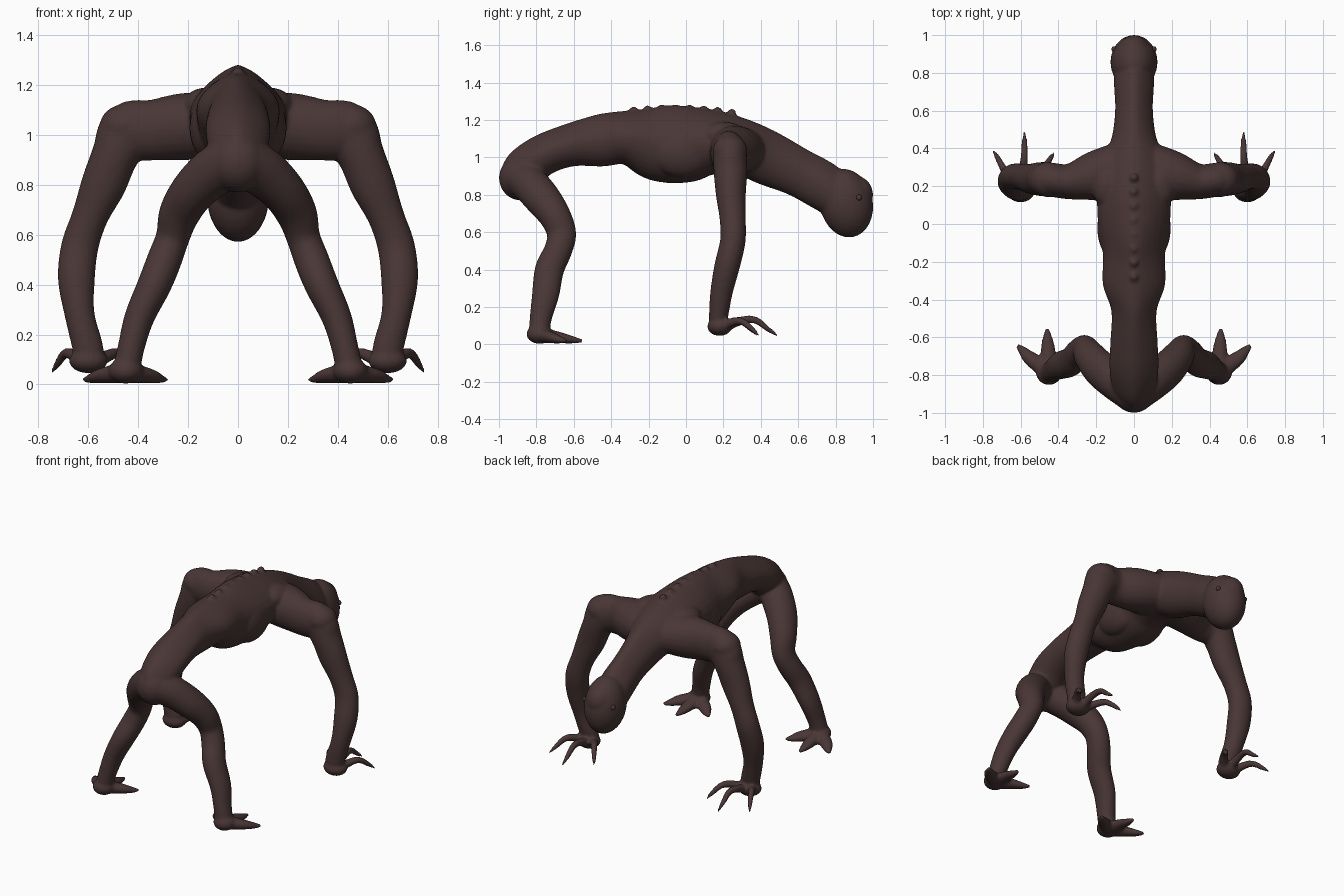
import bpy, bmesh, math
from mathutils import Vector, Matrix

skin = bpy.data.materials.new("dark brown skin")
skin.diffuse_color = (0.066, 0.037, 0.036, 1)
bm = bmesh.new()


def spline(pts, steps):
    """Catmull-Rom through rows of numbers."""
    rows = [Vector(p) for p in pts]
    rows = [2 * rows[0] - rows[1]] + rows + [2 * rows[-1] - rows[-2]]
    out = []
    for i in range(1, len(rows) - 2):
        a, b, c, d = rows[i - 1:i + 3]
        for k in range(steps):
            t = k / steps
            out.append(0.5 * (2 * b + (c - a) * t + (2 * a - 5 * b + 4 * c - d) * t * t
                              + (3 * b - a - 3 * c + d) * t ** 3))
    return out + [rows[-2]]


def tube(pts, ref, steps=5, n=24, peak=0.0, mirror=1):
    """Loft: rows of x, y, z, radius along ref, other radius. Peak narrows the upper side."""
    rows = spline([p if len(p) == 5 else (*p, p[3]) for p in pts], steps)
    pos = [Vector(r[:3]) for r in rows]
    rings = []
    for i, r in enumerate(rows):
        t = (pos[min(i + 1, len(pos) - 1)] - pos[max(i - 1, 0)]).normalized()
        side = Vector(ref) - t * t.dot(Vector(ref))
        side.normalize()
        up = side.cross(t)
        ring = []
        for k in range(n):
            a = 2 * math.pi * k / n
            w = 1 - peak * max(math.sin(a), 0) ** 2
            p = pos[i] + side * (math.cos(a) * r[3] * w) + up * (math.sin(a) * r[4])
            ring.append(bm.verts.new((p.x * mirror, p.y, p.z)))
        rings.append(ring)
    for a, b in zip(rings, rings[1:]):
        for k in range(n):
            bm.faces.new((a[k], a[(k + 1) % n], b[(k + 1) % n], b[k]))
    bm.faces.new(rings[0])
    bm.faces.new(rings[-1])


def ball(target, c, size, tilt=0):
    m = Matrix.Translation(c) @ Matrix.Rotation(tilt, 4, 'X') @ Matrix.Diagonal((*size, 1))
    bmesh.ops.create_uvsphere(target, u_segments=24, v_segments=16, radius=1, matrix=m)


# torso and neck, from hips to head
tube([(0, -.90, .88, .09, .10), (0, -.86, .94, .115, .115), (0, -.76, 1.015, .13, .11),
      (0, -.62, 1.065, .125, .115), (0, -.46, 1.09, .12, .14), (0, -.32, 1.105, .165, .145),
      (0, -.16, 1.075, .165, .20), (0, 0, 1.07, .19, .205), (0, .14, 1.08, .195, .175),
      (0, .30, 1.055, .18, .15), (0, .45, .99, .12, .145), (0, .60, .92, .10, .13),
      (0, .72, .855, .105, .13), (0, .83, .78, .11, .12)], (1, 0, 0), n=32, peak=.35)
ball(bm, (0, -.885, .89), (.115, .115, .12))             # rump
ball(bm, (0, .857, .755), (.125, .142, .185), .2)       # head
ball(bm, (0, .91, .80), (.085, .09, .10))               # brow
for i in range(8):                                      # spine knuckles
    y = -.28 + i * .075
    ball(bm, (0, y, 1.262 - .25 * (y + .06) ** 2), (.022, .024, .022))

for s in (1, -1):
    # rib swell and shoulder blade
    ball(bm, (s * .10, -.02, 1.03), (.095, .17, .14))
    ball(bm, (s * .13, .20, 1.12), (.09, .12, .07))
    # arm
    tube([(.03, .28, 1.04, .17, .12), (.20, .255, 1.035, .135, .135), (.34, .225, 1.02, .095, .122),
          (.44, .235, 1.01, .09, .12), (.492, .238, .92, .09, .095), (.54, .24, .80, .08, .09),
          (.595, .25, .67, .07, .073), (.635, .25, .55, .068, .075), (.648, .22, .42, .068, .074),
          (.635, .19, .28, .06, .06), (.605, .175, .16, .052, .062),
          (.595, .17, .10, .045, .06)], (0, 1, 0), mirror=s)
    ball(bm, (s * .455, .235, 1.035), (.10, .093, .088))   # shoulder cap
    ball(bm, (s * .60, .18, .095), (.078, .066, .05))    # palm
    # fingers, arched and tapering
    tube([(.59, .20, .09, .03), (.585, .29, .125, .024), (.58, .37, .13, .02),
          (.58, .44, .08, .015), (.58, .49, .045, .006)], (1, 0, 0), n=12, mirror=s)
    tube([(.62, .18, .09, .03), (.665, .25, .12, .024), (.695, .30, .122, .02),
          (.725, .355, .08, .015), (.747, .39, .047, .006)], (1, 0, 0), n=12, mirror=s)
    tube([(.57, .18, .09, .03), (.51, .25, .12, .024), (.475, .30, .122, .02),
          (.44, .35, .08, .015), (.42, .38, .047, .006)], (1, 0, 0), n=12, mirror=s)
    # leg
    tube([(.03, -.88, .89, .10, .10), (.10, -.83, .85, .10, .10), (.18, -.765, .775, .098, .09),
          (.235, -.70, .685, .085, .082), (.262, -.665, .59, .078, .068), (.295, -.685, .50, .075, .07),
          (.335, -.73, .40, .078, .068), (.395, -.75, .27, .073, .06), (.428, -.775, .15, .06, .054),
          (.445, -.785, .07, .055, .055)], (0, 1, 0), mirror=s)
    ball(bm, (s * .45, -.785, .055), (.07, .068, .052))   # heel
    # toes, flat on the ground
    for tip, mid in (((.46, -.55), (.455, -.67)), ((.62, -.64), (.545, -.715)), ((.285, -.65), (.36, -.715))):
        tube([(.45, -.78, .05, .052, .045), (*mid, .035, .04, .03),
              ((tip[0] + mid[0]) / 2, (tip[1] + mid[1]) / 2, .025, .029, .021),
              (*tip, .018, .010, .009)], (0, 0, 1) if tip[0] > 9 else (1, 0, 0), n=14, mirror=s)

bmesh.ops.recalc_face_normals(bm, faces=bm.faces)


def finish(b, name):
    me = bpy.data.meshes.new(name)
    b.to_mesh(me)
    b.free()
    me.materials.append(skin)
    for p in me.polygons:
        p.use_smooth = True
    ob = bpy.data.objects.new(name, me)
    bpy.context.collection.objects.link(ob)
    return ob


# fuse all body parts into one skin
body = finish(bm, "body")
fuse = body.modifiers.new("fuse", 'REMESH')
fuse.mode = 'VOXEL'
fuse.voxel_size = .009
fuse.use_smooth_shade = True
soft = body.modifiers.new("soften", 'SMOOTH')
soft.factor = .5
soft.iterations = 6

# small eyes on the sides of the head
eb = bmesh.new()
for s in (1, -1):
    ball(eb, (s * .105, .925, .785), (.014, .016, .016))
finish(eb, "eyes")
